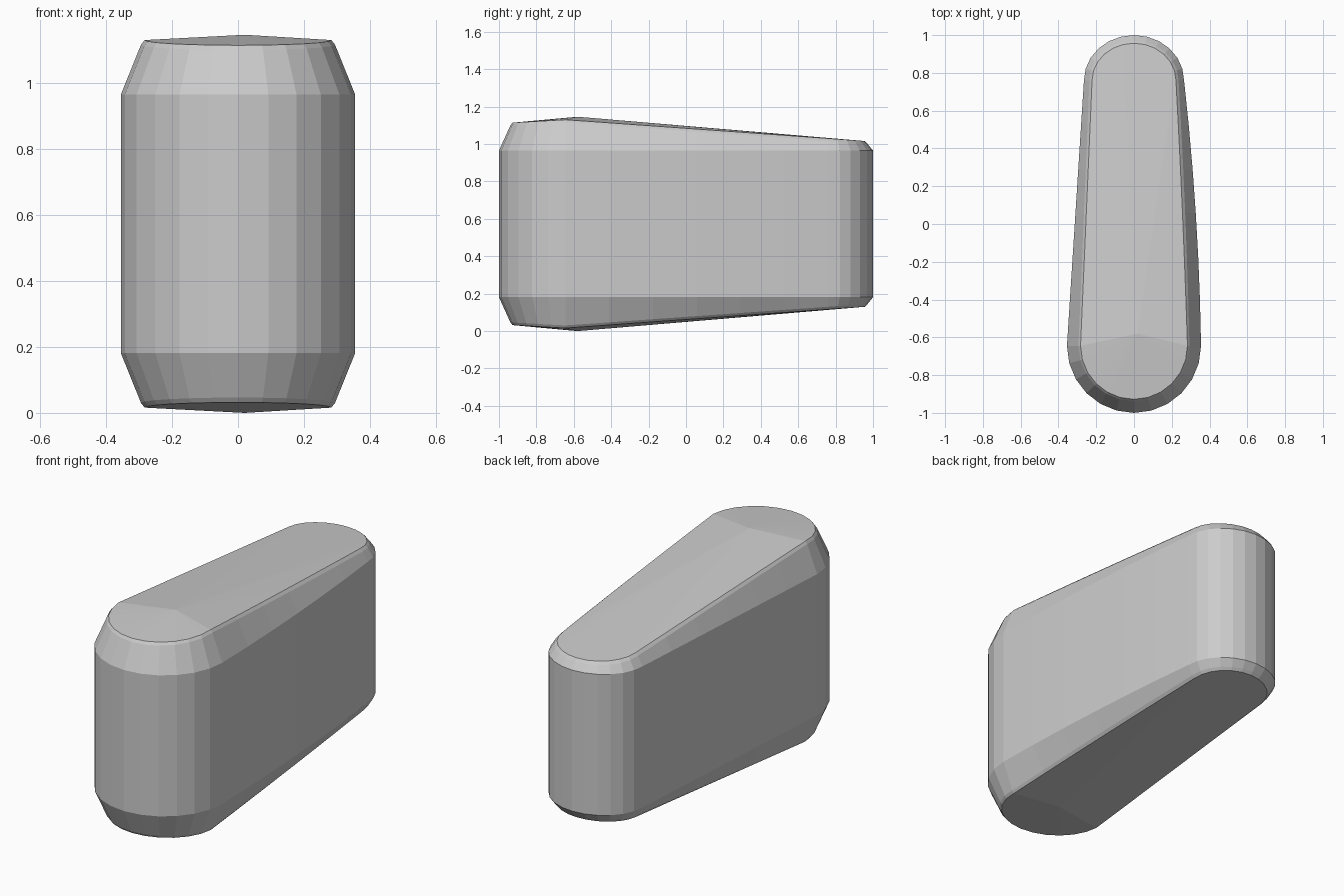
import bpy, bmesh
from math import sin, cos, pi

if "Cube" in bpy.data.objects:
    bpy.data.objects.remove(bpy.data.objects["Cube"])

MID = 0.573          # height of the mirror plane
SEG, SIDE = 12, 6    # facets per rounded end and per long side
YF, YB = -0.645, 0.76


def outline(rf, rb, bow):
    """Tapered capsule outline: round front, round back, right side bowed."""
    pts = [(rf * cos(pi + pi * i / SEG), YF + rf * sin(pi + pi * i / SEG))
           for i in range(SEG + 1)]
    for i in range(1, SIDE):
        t = i / SIDE
        pts.append((rf + (rb - rf) * t + bow * 4 * t * (1 - t), YF + (YB - YF) * t))
    pts += [(rb * cos(pi * i / SEG), YB + (rb - 0.025) * sin(pi * i / SEG))
            for i in range(SEG + 1)]
    for i in range(1, SIDE):
        t = i / SIDE
        pts.append((-rb + (rb - rf) * t, YB + (YF - YB) * t))
    return pts


def rim_height(y):
    """Rim rises from the front tip, then slopes down to the back."""
    if y < YF:
        return 1.13 - 0.016 * (YF - y) / 0.285
    return 1.13 - 0.1 * (y - YF) / (YB - YF)


# Upper rings of the body: wall edge, chamfer top, rolled rim
wall = [(x, y, 0.965) for x, y in outline(0.355, 0.265, 0.017)]
chamfer = [(x, y, rim_height(y) - 0.014) for x, y in outline(0.294, 0.236, 0.006)]
rim = [(x, y, rim_height(y)) for x, y in outline(0.283, 0.222, 0.004)]
upper = [wall, chamfer, rim]
lower = [[(x, y, 2 * MID - z) for x, y, z in r] for r in reversed(upper)]

bm = bmesh.new()
rings = [[bm.verts.new(p) for p in r] for r in lower + upper]
for a, b in zip(rings, rings[1:]):
    for i in range(len(a)):
        j = (i + 1) % len(a)
        bm.faces.new((a[i], a[j], b[j], b[i]))

# Low peaked caps on top and bottom
for ring, z in ((rings[-1], 2 * MID), (rings[0], 0.0)):
    peak = bm.verts.new((0.02, -0.58, z))
    for i in range(len(ring)):
        bm.faces.new((ring[i], ring[(i + 1) % len(ring)], peak))

bmesh.ops.recalc_face_normals(bm, faces=bm.faces[:])
mesh = bpy.data.meshes.new("tapered_body")
bm.to_mesh(mesh)
bm.free()
body = bpy.data.objects.new("tapered_body", mesh)
bpy.context.collection.objects.link(body)
